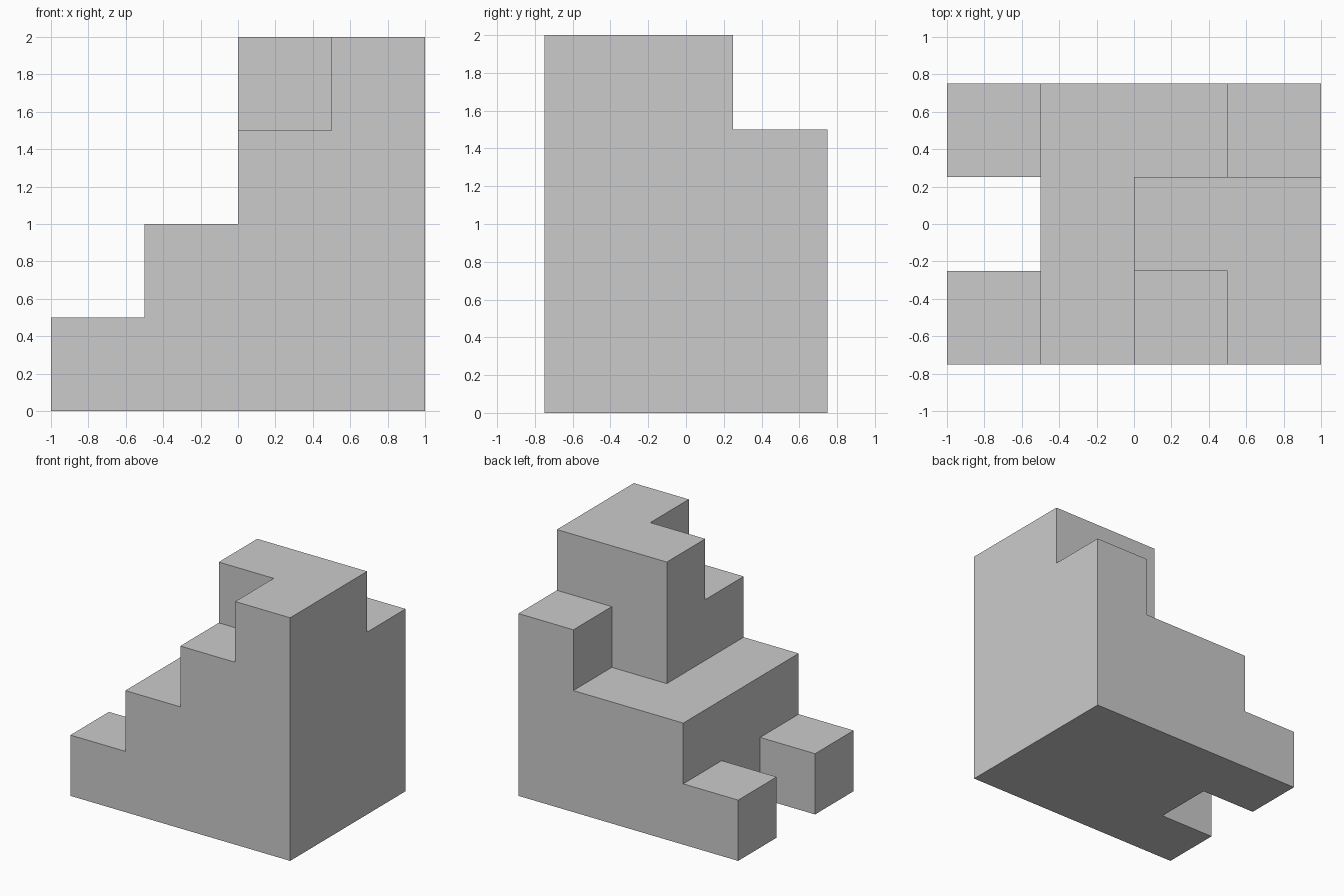
import bpy, bmesh
from mathutils import Vector

if "Cube" in bpy.data.objects:
    bpy.data.objects.remove(bpy.data.objects["Cube"])

S = 0.5                       # block size
# Stack heights in blocks, left to right, for front, middle and back rows
HEIGHTS = [(1, 2, 3, 4),
           (0, 2, 4, 4),
           (1, 2, 2, 3)]


def filled(x, y, z):
    return 0 <= x < 4 and 0 <= y < 3 and 0 <= z < HEIGHTS[y][x]


# Add only the outer sides of each block
bm = bmesh.new()
for y, row in enumerate(HEIGHTS):
    for x, height in enumerate(row):
        for z in range(height):
            for axis in range(3):
                for sign in (-1, 1):
                    n = Vector((0, 0, 0))
                    n[axis] = sign
                    if filled(x + int(n.x), y + int(n.y), z + int(n.z)):
                        continue
                    u = Vector((0, 0, 0))
                    u[(axis + 1) % 3] = 1
                    v = n.cross(u)
                    c = Vector((x - 1.5, y - 1, z + 0.5)) + n / 2
                    corners = [c + (a * u + b * v) / 2
                               for a, b in ((-1, -1), (1, -1), (1, 1), (-1, 1))]
                    bm.faces.new([bm.verts.new(p * S) for p in corners])

# Weld and merge the coplanar squares into clean flat faces
bmesh.ops.remove_doubles(bm, verts=bm.verts, dist=0.001)
bmesh.ops.dissolve_limit(bm, angle_limit=0.01, verts=bm.verts, edges=bm.edges)
bmesh.ops.recalc_face_normals(bm, faces=bm.faces)

mesh = bpy.data.meshes.new("stepped_block")
bm.to_mesh(mesh)
bm.free()
obj = bpy.data.objects.new("stepped_block", mesh)
bpy.context.collection.objects.link(obj)

# Plain grey finish
grey = bpy.data.materials.new("light grey")
grey.diffuse_color = (0.6, 0.6, 0.6, 1)
grey.use_nodes = True
grey.node_tree.nodes["Principled BSDF"].inputs["Base Color"].default_value = grey.diffuse_color
mesh.materials.append(grey)
